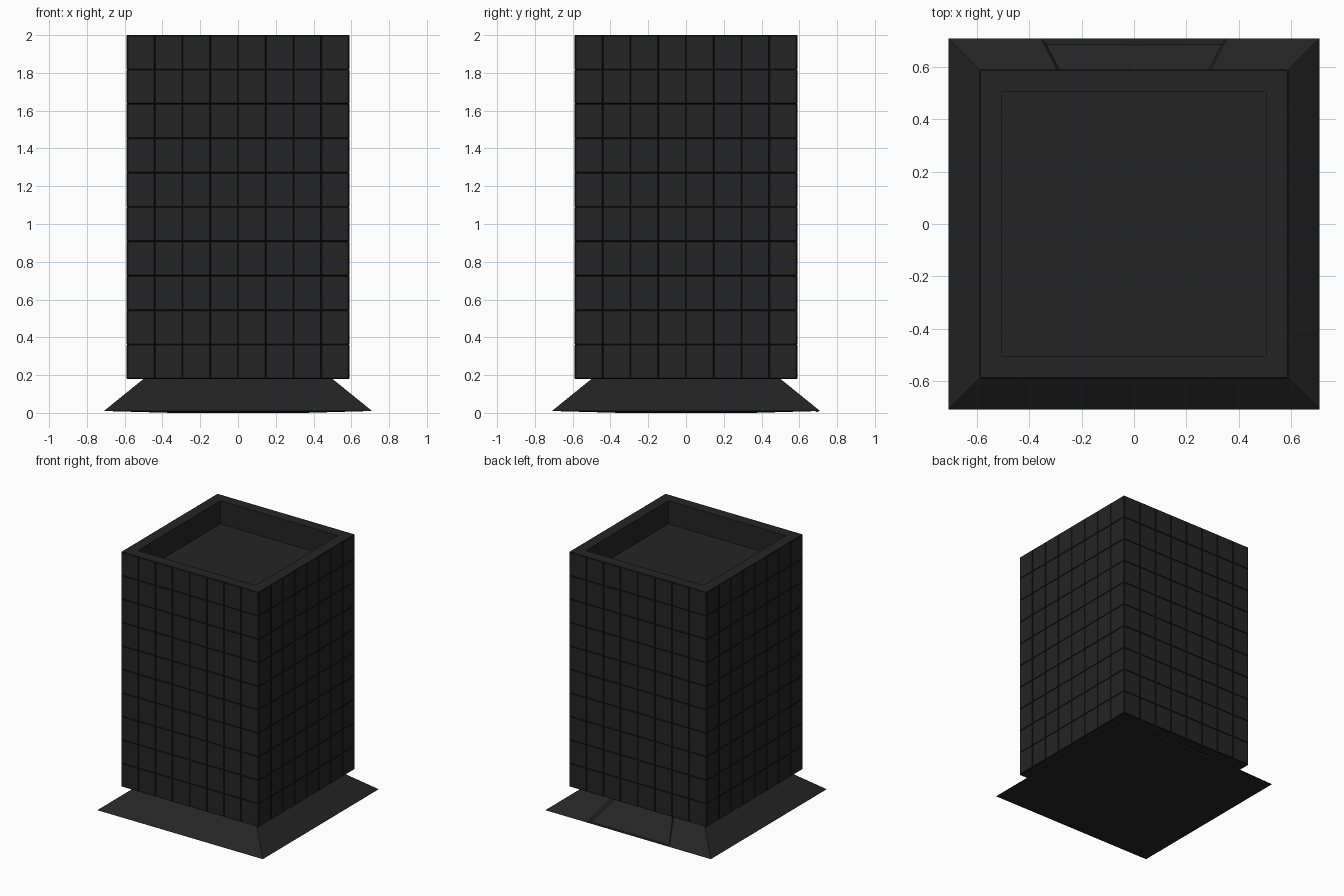
import bpy
import bmesh

default = bpy.data.objects.get("Cube")
if default:
    bpy.data.objects.remove(default, do_unlink=True)


def flat_material(name, value):
    mat = bpy.data.materials.new(name)
    mat.use_nodes = True
    colour = (value, value, value, 1.0)
    mat.diffuse_color = colour
    bsdf = mat.node_tree.nodes["Principled BSDF"]
    bsdf.inputs["Base Color"].default_value = colour
    bsdf.inputs["Roughness"].default_value = 0.9
    return mat


charcoal = flat_material("charcoal", 0.018)
seam_black = flat_material("seam black", 0.008)


def square_loop(bm, half, z, segments):
    """Ring of vertices around a square, counter-clockwise from above."""
    corners = [(-half, -half), (half, -half), (half, half), (-half, half)]
    ring = []
    for i, (x0, y0) in enumerate(corners):
        x1, y1 = corners[(i + 1) % 4]
        for s in range(segments):
            t = s / segments
            ring.append(bm.verts.new((x0 + (x1 - x0) * t, y0 + (y1 - y0) * t, z)))
    return ring


def square_loft(profile, segments):
    """Closed solid through square rings given as (half width, height)."""
    bm = bmesh.new()
    rings = [square_loop(bm, half, z, segments) for half, z in profile]
    for low, high in zip(rings, rings[1:]):
        for i in range(len(low)):
            j = (i + 1) % len(low)
            bm.faces.new((low[i], low[j], high[j], high[i]))
    bm.faces.new(rings[0][::-1])
    bm.faces.new(rings[-1])
    bm.normal_update()
    return bm


def finish(bm, name):
    bm.normal_update()
    mesh = bpy.data.meshes.new(name)
    bm.to_mesh(mesh)
    bm.free()
    mesh.materials.append(charcoal)
    mesh.materials.append(seam_black)
    obj = bpy.data.objects.new(name, mesh)
    bpy.context.collection.objects.link(obj)
    return obj


# Tower: panelled walls, flat rim and sunken roof
COLUMNS, ROWS = 8, 10
BOTTOM, TOP = 0.18, 2.0
WALL, RIM, ROOF = 0.587, 0.505, 1.82
row_height = (TOP - BOTTOM) / ROWS
walls = [(WALL, BOTTOM + row_height * i) for i in range(ROWS + 1)]
tower = square_loft(walls + [(RIM, TOP), (RIM, ROOF)], COLUMNS)

# Raised panels with dark seams between them
panels = [f for f in tower.faces
          if abs(f.normal.z) < 0.1
          and max(map(abs, f.calc_center_median()[:2])) > 0.55]
frames = bmesh.ops.inset_individual(tower, faces=panels, thickness=0.005, depth=0.004)
for face in frames["faces"]:
    face.material_index = 1
for face in panels:
    face.material_index = 0
finish(tower, "tower")

# Sloping base skirt with a shallow, slightly domed underside
skirt = square_loft([(0.35, 0.0), (0.71, 0.01), (0.50, BOTTOM)], 4)

# Sunken panel in the middle of the back slope
back = [f for f in skirt.faces
        if f.normal.y > 0.3 and abs(f.calc_center_median().x) < 0.3]
bmesh.ops.inset_region(skirt, faces=back, thickness=0.02, depth=-0.016)
finish(skirt, "base_skirt")
